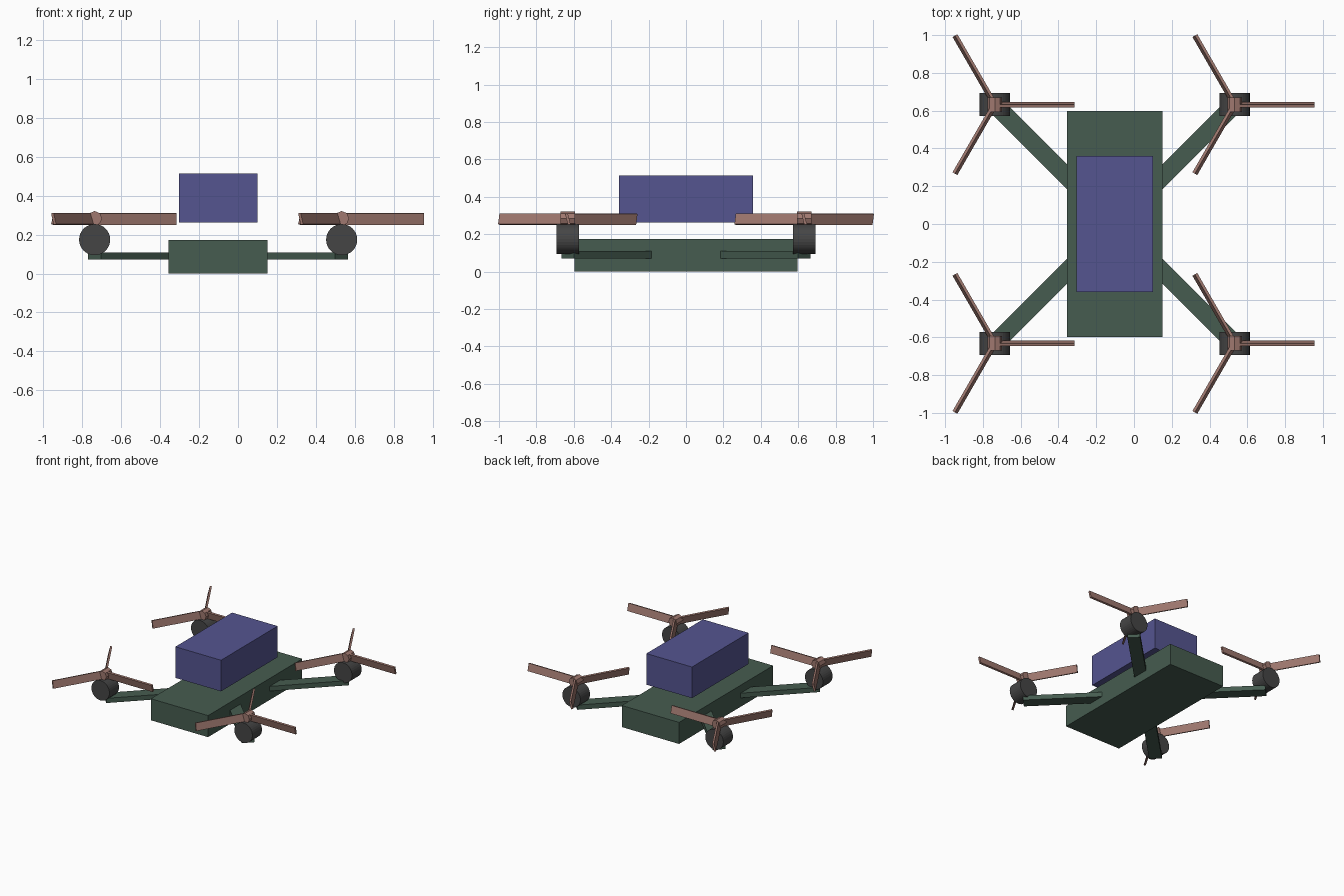
import bpy
import math
from mathutils import Matrix, Vector

if "Cube" in bpy.data.objects:
    bpy.data.objects.remove(bpy.data.objects["Cube"])

CX = -0.102           # body centreline
MX, MY = 0.635, 0.632  # motor offset from the body centre


def material(name, rgb):
    m = bpy.data.materials.new(name)
    m.diffuse_color = (*rgb, 1)
    m.use_nodes = True
    m.node_tree.nodes["Principled BSDF"].inputs["Base Color"].default_value = m.diffuse_color
    return m


GREEN = material("frame_green", (0.061, 0.107, 0.08))
BLUE = material("battery_blue", (0.09, 0.09, 0.28))
DARK = material("motor_dark", (0.06, 0.06, 0.06))
PINK = material("propeller_pink", (0.35, 0.19, 0.16))


def box(name, centre, size, mat, matrix=None):
    bpy.ops.mesh.primitive_cube_add(size=1)
    ob = bpy.context.object
    ob.name = name
    ob.data.transform(Matrix.Diagonal((*size, 1)))
    if matrix is not None:
        ob.data.transform(matrix)
    ob.location = centre
    ob.data.materials.append(mat)
    return ob


def cylinder_y(name, centre, radius, length, sides, mat):
    bpy.ops.mesh.primitive_cylinder_add(vertices=sides, radius=radius, depth=length)
    ob = bpy.context.object
    ob.name = name
    ob.data.transform(Matrix.Rotation(math.pi / 2, 4, 'X'))
    ob.location = centre
    ob.data.materials.append(mat)
    return ob


# Body and the battery above it
box("body", (CX, 0, 0.0865), (0.508, 1.194, 0.173), GREEN)
box("battery", (CX, 0, 0.388), (0.405, 0.718, 0.25), BLUE)

for sx, side in ((-1, "left"), (1, "right")):
    for sy, end in ((-1, "front"), (1, "back")):
        tag = f"{end}_{side}"
        x, y = CX + sx * MX, sy * MY

        # Diagonal arm ending under the motor
        length = 0.60
        out = Vector((sx, sy, 0)).normalized()
        turn = Matrix.Rotation(math.atan2(sy, sx), 4, 'Z')
        box(f"arm_{tag}", Vector((x, y, 0.09)) - out * length / 2,
            (length, 0.094, 0.038), GREEN, turn)

        # Motor and propeller hub, both lying along y
        cylinder_y(f"motor_{tag}", (x, y, 0.174), 0.08, 0.122, 32, DARK)
        cylinder_y(f"propeller_hub_{tag}", (x, y, 0.283), 0.038, 0.078, 8, PINK)

        # Three pitched blades
        for i in range(3):
            spin = (Matrix.Rotation(i * math.tau / 3, 4, 'Z')
                    @ Matrix.Translation((0.211, 0, 0))
                    @ Matrix.Rotation(0.25, 4, 'X'))
            box(f"propeller_blade_{tag}_{i + 1}", (x, y, 0.281),
                (0.422, 0.015, 0.06), PINK, spin)
